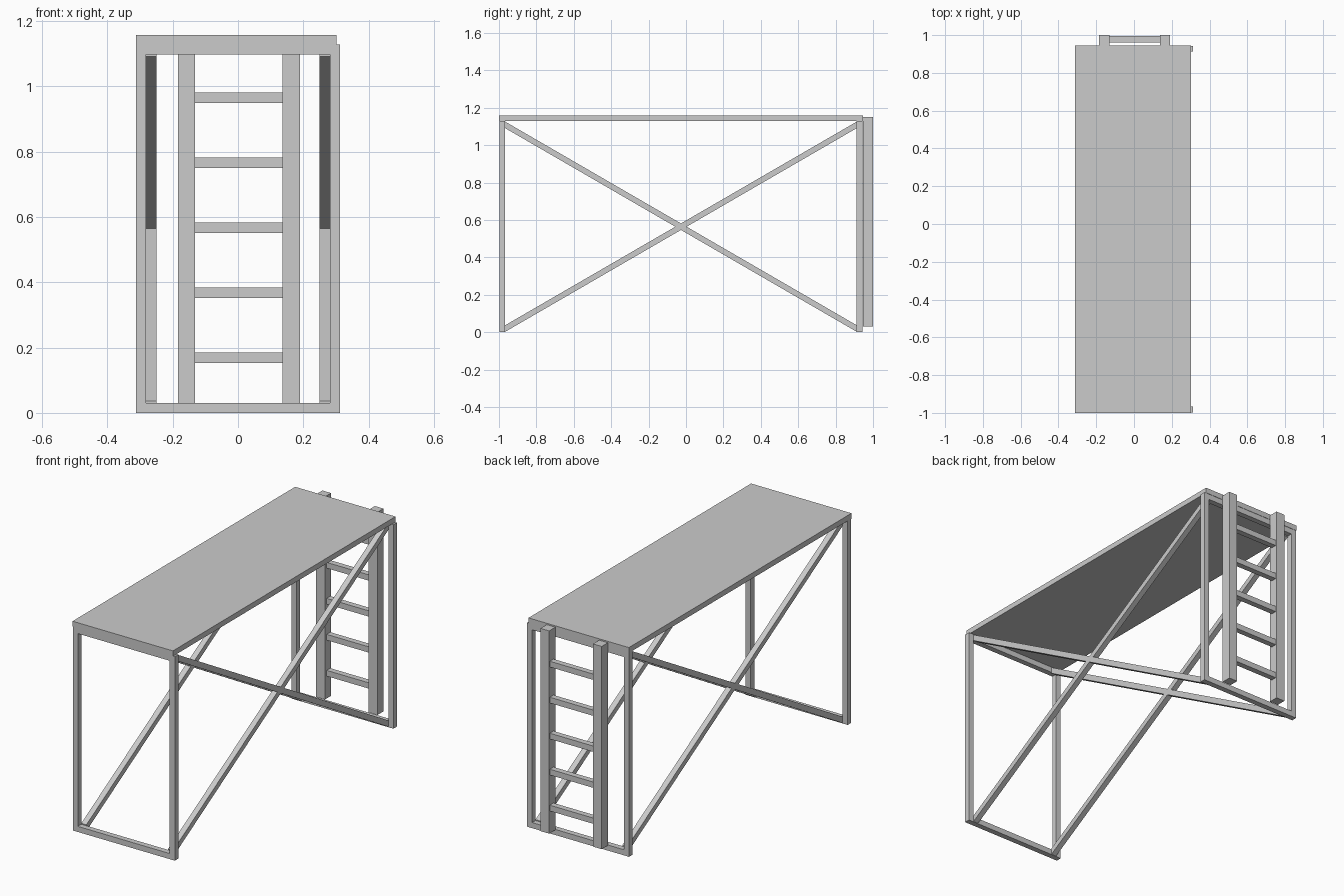
import bpy

if "Cube" in bpy.data.objects:
    bpy.data.objects.remove(bpy.data.objects["Cube"])

FACES = [(0, 1, 3, 2), (4, 6, 7, 5), (0, 4, 5, 1), (2, 3, 7, 6), (0, 2, 6, 4), (1, 5, 7, 3)]


def prism(name, verts):
    me = bpy.data.meshes.new(name)
    me.from_pydata(verts, [], FACES)
    ob = bpy.data.objects.new(name, me)
    bpy.context.collection.objects.link(ob)
    return ob


def box(name, xs, ys, zs):
    return prism(name, [(x, y, z) for x in xs for y in ys for z in zs])


W, T, H = 0.312, 0.031, 1.128      # frame half width, bar thickness, frame height

# Table top
box("table_top", (-W, 0.302), (-1, 0.945), (H, 1.158))

# Rectangular end frames
for end, y0 in (("front", -0.998), ("back", 0.912)):
    ys = (y0, y0 + T)
    for side, x0 in (("left", -W), ("right", W - T)):
        box(f"{end}_{side}_post", (x0, x0 + T), ys, (0, H))
    inner = (-W + T, W - T)
    box(f"{end}_bottom_rail", inner, ys, (0, T))
    box(f"{end}_top_rail", inner, ys, (H - T, H))

# Crossed diagonal braces on the inside of each long side
h = 0.0175
for side, xs in (("left", (-0.281, -0.25)), ("right", (0.25, 0.281))):
    for kind, za, zb in (("rising", 0.019, H - 0.019), ("falling", H - 0.019, 0.019)):
        prism(f"{side}_{kind}_brace",
              [(x, y, z + d) for x in xs
               for y, z in ((-0.968, za), (0.914, zb)) for d in (-h, h)])

# Ladder at the back
for side, xs in (("left", (-0.184, -0.131)), ("right", (0.137, 0.19))):
    box(f"ladder_{side}_rail", xs, (0.946, 1.0), (0.03, 1.151))
for i in range(5):
    z = 0.169 + 0.199 * i
    box(f"ladder_rung_{i + 1}", (-0.131, 0.137), (0.962, 0.994), (z - 0.016, z + 0.016))
